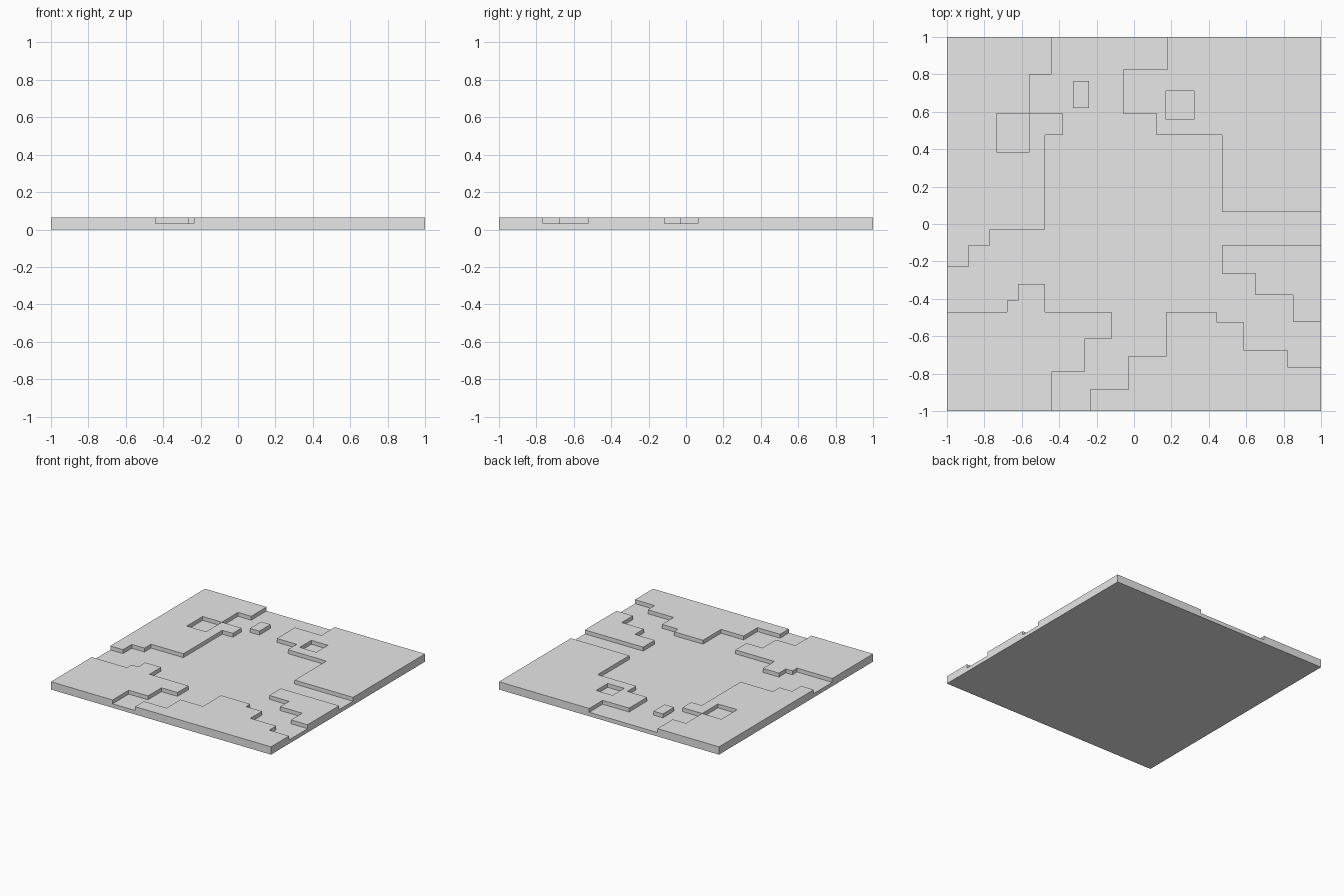
import bpy
import bmesh
from mathutils import Vector

FLOOR, TOP = 0.032, 0.064

# Right-angled outlines: values alternate x, y, and each neighbouring pair is a corner
OUTLINES = {
    "back_right_plateau": [-1, 1, -.44, .8, -.56, .59, -.38, .475, -.475, -.03,
                           -.77, -.115, -.885, -.23],
    "back_right_pit": [-.735, .385, -.56, .59],
    "back_left_plateau": [1, 1, .18, .825, -.06, .59, .12, .475, .47, .065],
    "back_left_pit": [.17, .56, .32, .71],
    "left_plateau": [1, -.115, .47, -.265, .65, -.38, .85, -.525],
    "front_left_plateau": [-.235, -.885, -.03, -.705, .175, -.47, .44, -.525,
                           .585, -.675, .82, -.765, 1, -1],
    "front_right_plateau": [-1, -.47, -.68, -.41, -.62, -.32, -.475, -.47, -.12,
                            -.615, -.265, -.79, -.44, -1],
    "island": [-.325, .62, -.24, .765],
}


def corners(values):
    points = []
    for i, a in enumerate(values):
        b = values[(i + 1) % len(values)]
        points.append((a, b) if i % 2 == 0 else (b, a))
    return points


def inside(point, polygon):
    hit = False
    for (ax, ay), (bx, by) in zip(polygon, polygon[1:] + polygon[:1]):
        if (ay > point.y) != (by > point.y) and point.x < ax:
            hit = not hit
    return hit


def top_faces(bm):
    return [f for f in bm.faces if all(v.co.z > FLOOR - 0.001 for v in f.verts)]


def cut_top(bm, axis, value):
    faces = top_faces(bm)
    edges = list({e for f in faces for e in f.edges})
    verts = list({v for f in faces for v in f.verts})
    origin, normal = Vector(), Vector()
    origin[axis] = value
    normal[axis] = 1
    bmesh.ops.bisect_plane(bm, geom=verts + edges + faces, dist=0.0001,
                           plane_co=origin, plane_no=normal)


cube = bpy.data.objects.get("Cube")
if cube:
    bpy.data.objects.remove(cube, do_unlink=True)

# Base slab up to the channel floor
bm = bmesh.new()
bmesh.ops.create_cube(bm, size=2)
for v in bm.verts:
    v.co.z = FLOOR if v.co.z > 0 else 0

# Score the top along every outline
for axis in (0, 1):
    lines = {v for values in OUTLINES.values() for v in values[axis::2]}
    for value in sorted(lines):
        if abs(value) < 1:
            cut_top(bm, axis, value)

# Raise the plateaus and island; pits inside a plateau stay low
polygons = [corners(values) for values in OUTLINES.values()]
raised = []
for face in top_faces(bm):
    centre = face.calc_center_median()
    if sum(inside(centre, p) for p in polygons) % 2:
        raised.append(face)
result = bmesh.ops.extrude_face_region(bm, geom=raised)
for item in result["geom"]:
    if isinstance(item, bmesh.types.BMVert):
        item.co.z = TOP
bmesh.ops.recalc_face_normals(bm, faces=bm.faces)

mesh = bpy.data.meshes.new("terrain_tile")
bm.to_mesh(mesh)
bm.free()
tile = bpy.data.objects.new("terrain_tile", mesh)
bpy.context.scene.collection.objects.link(tile)

# Plain grey material
grey = bpy.data.materials.new("light_grey")
grey.use_nodes = True
colour = (0.8, 0.8, 0.8, 1)
grey.diffuse_color = colour
grey.node_tree.nodes["Principled BSDF"].inputs["Base Color"].default_value = colour
mesh.materials.append(grey)
